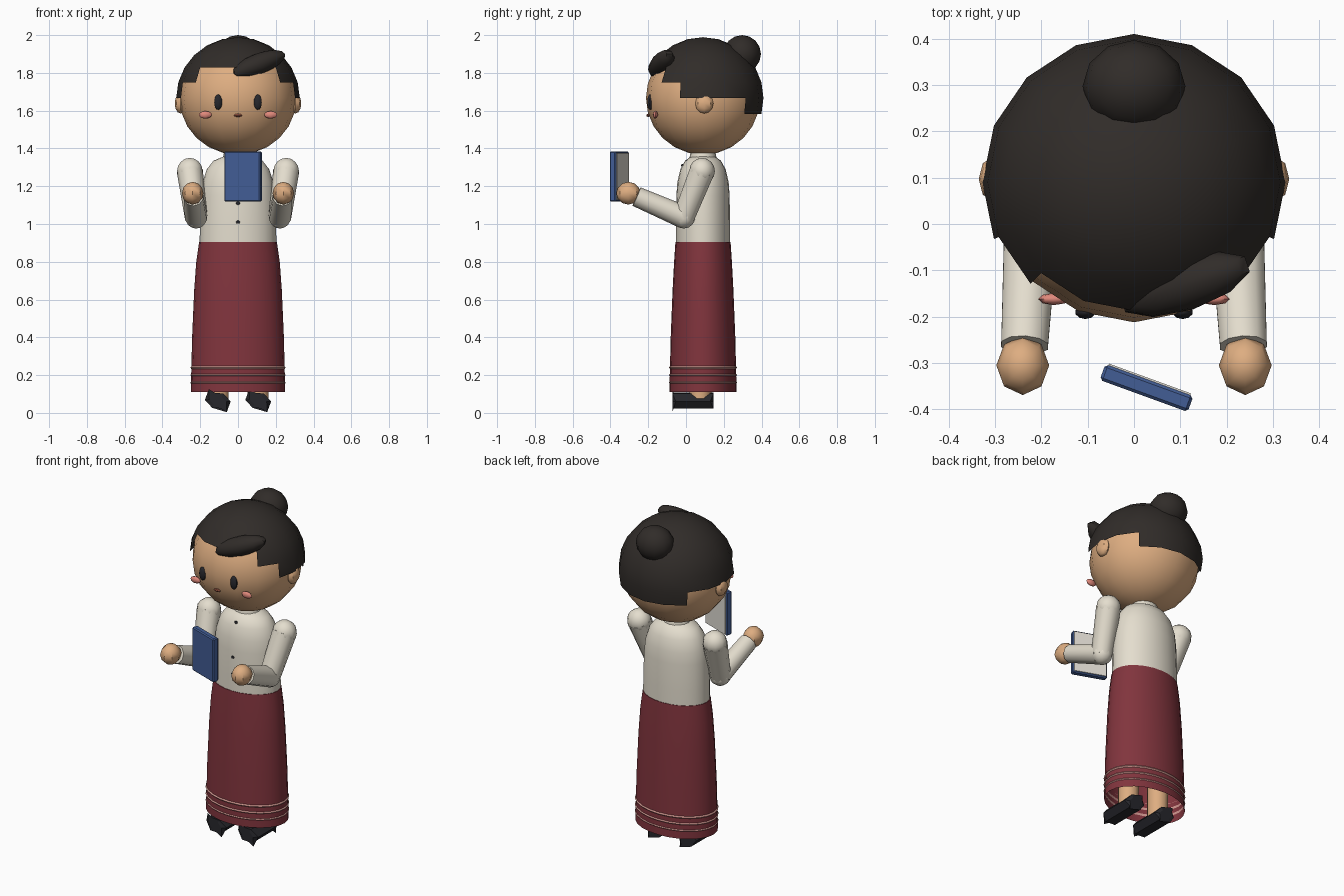
import bpy, bmesh
from math import radians, degrees, atan2, asin, cos, sin, pi
from mathutils import Vector, Matrix, Euler

if "Cube" in bpy.data.objects:
    bpy.data.objects.remove(bpy.data.objects["Cube"])


def mat(name, rgb):
    m = bpy.data.materials.new(name)
    m.diffuse_color = (*rgb, 1)
    m.use_nodes = True
    m.node_tree.nodes["Principled BSDF"].inputs["Base Color"].default_value = m.diffuse_color
    return m


SKIN = mat("skin", (0.73, 0.42, 0.22))
HAIR = mat("hair", (0.03, 0.025, 0.022))
CREAM = mat("cream", (0.78, 0.73, 0.62))
MAROON = mat("maroon", (0.22, 0.035, 0.047))
PINK = mat("pink", (0.62, 0.30, 0.27))
BLUSH = mat("blush", (0.75, 0.25, 0.2))
LIP = mat("lip", (0.35, 0.1, 0.06))
BLUE = mat("blue", (0.055, 0.11, 0.30))
PAPER = mat("paper", (0.75, 0.72, 0.66))
SHOE = mat("shoe", (0.02, 0.02, 0.025))
CY = 0.09  # y of the body axis


def finish(name, bm, m, angle=40):
    bmesh.ops.recalc_face_normals(bm, faces=bm.faces)
    me = bpy.data.meshes.new(name)
    bm.to_mesh(me)
    bm.free()
    ob = bpy.data.objects.new(name, me)
    bpy.context.collection.objects.link(ob)
    me.materials.append(m)
    if angle:
        bpy.ops.object.select_all(action='DESELECT')
        ob.select_set(True)
        bpy.context.view_layer.objects.active = ob
        bpy.ops.object.shade_smooth_by_angle(angle=radians(angle))
    return ob


def ball(name, loc, size, m, seg=12, rings=8, rot=(0, 0, 0)):
    bm = bmesh.new()
    bmesh.ops.create_uvsphere(bm, u_segments=seg, v_segments=rings, radius=1)
    M = Matrix.LocRotScale(Vector(loc), Euler([radians(a) for a in rot]), Vector(size))
    bm.transform(M)
    return finish(name, bm, m)


def lathe(name, profile, m, seg=24, closed=False, caps=False):
    """Elliptical rings (z, rx, ry) about the body axis."""
    bm = bmesh.new()
    rings = [[bm.verts.new((rx * cos(2 * pi * i / seg), CY + ry * sin(2 * pi * i / seg), z))
              for i in range(seg)] for z, rx, ry in profile]
    pairs = list(zip(rings, rings[1:]))
    if closed:
        pairs.append((rings[-1], rings[0]))
    for a, b in pairs:
        for i in range(seg):
            j = (i + 1) % seg
            bm.faces.new((a[i], a[j], b[j], b[i]))
    if caps:
        bm.faces.new(rings[0])
        bm.faces.new(rings[-1])
    return finish(name, bm, m)


def limb(name, a, b, ra, rb, m, seg=10):
    a, b = Vector(a), Vector(b)
    d = b - a
    bm = bmesh.new()
    bmesh.ops.create_cone(bm, cap_ends=True, segments=seg, radius1=ra, radius2=rb, depth=d.length)
    bm.transform(Matrix.Translation((a + b) / 2) @ d.to_track_quat('Z', 'Y').to_matrix().to_4x4())
    return finish(name, bm, m)


def box(name, loc, size, m, rz=0, bevel=0.0):
    bm = bmesh.new()
    bmesh.ops.create_cube(bm, size=1)
    bm.transform(Matrix.Diagonal((*size, 1)))
    if bevel:
        bmesh.ops.bevel(bm, geom=bm.edges[:], offset=bevel, segments=1, affect='EDGES')
    bm.transform(Matrix.Translation(loc) @ Matrix.Rotation(radians(rz), 4, 'Z'))
    return finish(name, bm, m, 0)


# head and face
ball("head", (0, CY, 1.667), (0.31, 0.302, 0.30), SKIN, 16, 12)
ball("mouth", (0, -0.2, 1.575), (0.022, 0.01, 0.009), LIP, 8, 4)

# hair cap: sphere trimmed in steps along its latitude rings
bm = bmesh.new()
bmesh.ops.create_uvsphere(bm, u_segments=16, v_segments=12, radius=1)
drop = []
for f in bm.faces:
    c = f.calc_center_median()
    az = degrees(abs(atan2(c.x, c.y)))
    lat = degrees(asin(c.z / c.length))
    lowest = -15 if az < 45 else 0 if az < 112.5 else 15 if az < 135 else 30
    if lat < lowest:
        drop.append(f)
bmesh.ops.delete(bm, geom=drop, context='FACES')
bm.transform(Matrix.LocRotScale(Vector((0, CY, 1.667)), None, Vector((0.327, 0.32, 0.322))))
finish("hair_cap", bm, HAIR)
ball("hair_bun", (0, 0.297, 1.90), (0.111, 0.1, 0.1), HAIR, 12, 8)
ball("hair_fringe", (0.11, -0.13, 1.848), (0.158, 0.057, 0.055), HAIR, 10, 8, (0, -20, 18))

# neck, blouse and collar
limb("neck", (0, CY, 1.3), (0, CY, 1.42), 0.065, 0.065, SKIN, 12)
lathe("collar", [(1.33, 0.085, 0.075), (1.375, 0.075, 0.067)], CREAM, 16, caps=True)
lathe("blouse", [(0.88, 0.203, 0.143), (1.0, 0.202, 0.143), (1.15, 0.196, 0.141), (1.22, 0.188, 0.136),
                 (1.29, 0.165, 0.12), (1.335, 0.13, 0.095), (1.36, 0.07, 0.06)], CREAM, caps=True)
for k in range(4):
    z = 1.01 + 0.1 * k
    ball("button", (0, -0.051 + max(0, z - 1.15) * 0.2, z), (0.011, 0.007, 0.009), SHOE, 8, 4)

# skirt, open at the hem, with three raised stripes
lathe("skirt", [(0.905, 0.19, 0.13), (0.905, 0.206, 0.146), (0.8, 0.221, 0.153), (0.65, 0.232, 0.161),
                (0.4, 0.243, 0.171), (0.11, 0.25, 0.178)], MAROON)
for z in (0.16, 0.2, 0.24):
    lathe("hem_stripe", [(z - 0.007, 0.247, 0.175), (z, 0.253, 0.181), (z + 0.007, 0.247, 0.175)],
          PINK, closed=True)

# mirrored parts
for s, side in ((-1, "right"), (1, "left")):
    ball(side + "_ear", (s * 0.305, 0.097, 1.638), (0.03, 0.048, 0.053), SKIN, 8, 6)
    ball(side + "_eye", (s * 0.105, -0.19, 1.645), (0.022, 0.015, 0.041), SHOE, 10, 8)
    ball(side + "_cheek", (s * 0.173, -0.162, 1.578), (0.034, 0.013, 0.02), BLUSH, 8, 6)
    shoulder = (s * 0.255, 0.085, 1.28)
    elbow = (s * 0.222, -0.012, 1.037)
    wrist = (s * 0.236, -0.262, 1.145)
    ball(side + "_shoulder", shoulder, (0.071, 0.068, 0.07), CREAM, 10, 8)
    limb(side + "_upper_arm", shoulder, elbow, 0.069, 0.06, CREAM)
    ball(side + "_elbow", elbow, (0.061, 0.061, 0.061), CREAM, 10, 8)
    limb(side + "_forearm", elbow, wrist, 0.061, 0.053, CREAM)
    ball(side + "_hand", (s * 0.24, -0.305, 1.163), (0.057, 0.064, 0.06), SKIN, 8, 6)
    limb(side + "_leg", (s * 0.105, 0.075, 0.06), (s * 0.105, 0.085, 0.6), 0.058, 0.065, SKIN, 10)
    # shoe: six-sided bar with tapered ends
    bm = bmesh.new()
    bmesh.ops.create_cone(bm, cap_ends=True, segments=6, radius1=1, radius2=1, depth=1)
    ends = [e for e in bm.edges if abs(e.verts[0].co.z - e.verts[1].co.z) < 0.01]
    bmesh.ops.scale(bm, verts=bm.verts, vec=(0.062, 0.051, 0.218))
    bm.transform(Matrix.Rotation(radians(90), 4, 'X'))
    if max(v.co.x for v in bm.verts) < 0.06:  # keep the points sideways
        bm.transform(Matrix.Diagonal((0.062 / 0.0537, 1, 0.044 / 0.051, 1))
                     @ Matrix.Rotation(radians(30), 4, 'Y'))
    bmesh.ops.bevel(bm, geom=ends, offset=0.018, segments=1, affect='EDGES')
    zmin = min(v.co.z for v in bm.verts)
    bm.transform(Matrix.Translation((s * 0.107, 0.037, 0.004 - zmin)))
    finish(side + "_shoe", bm, SHOE, 0)

# book: cover with pages showing at the back
box("book_cover", (0.027, -0.354, 1.252), (0.202, 0.036, 0.266), BLUE, -20, 0.006)
off = Vector((sin(radians(20)), cos(radians(20)), 0)) * 0.014
box("book_pages", Vector((0.027, -0.354, 1.252)) + off, (0.188, 0.016, 0.25), PAPER, -20)
